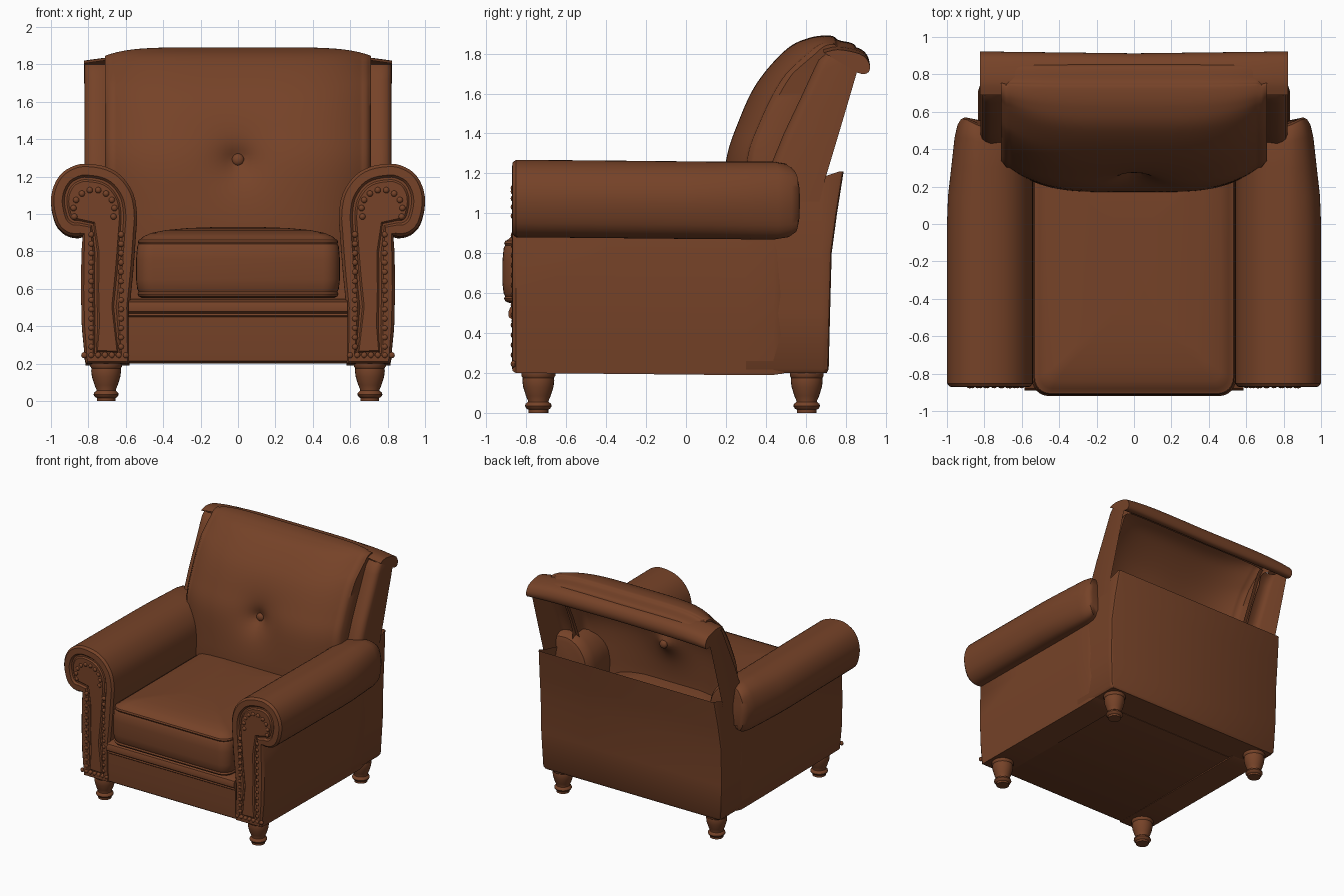
import bpy, bmesh, math
from mathutils import Vector, Matrix

if "Cube" in bpy.data.objects:
    bpy.data.objects.remove(bpy.data.objects["Cube"])

leather = bpy.data.materials.new("brown leather")
leather.diffuse_color = (0.18, 0.055, 0.021, 1)
leather.use_nodes = True
leather.node_tree.nodes["Principled BSDF"].inputs["Base Color"].default_value = leather.diffuse_color


def finish(name, bm, mirror=False, angle=35):
    me = bpy.data.meshes.new(name)
    bmesh.ops.recalc_face_normals(bm, faces=bm.faces)
    for f in bm.faces:
        f.smooth = True
    bm.to_mesh(me)
    bm.free()
    me.set_sharp_from_angle(angle=math.radians(angle))
    me.materials.append(leather)
    ob = bpy.data.objects.new(name, me)
    bpy.context.collection.objects.link(ob)
    if mirror:
        ob.modifiers.new("mirror", 'MIRROR').use_mirror_merge = False
    return ob


def loft(name, rings, cyclic=True, caps=True, mirror=False, angle=35):
    """Skin a list of equal-length point rings."""
    bm = bmesh.new()
    vs = [[bm.verts.new(p) for p in r] for r in rings]
    n = len(rings[0])
    for a, b in zip(vs, vs[1:]):
        for i in range(n if cyclic else n - 1):
            j = (i + 1) % n
            bm.faces.new((a[i], a[j], b[j], b[i]))
    if caps:
        bm.faces.new(vs[0][::-1])
        bm.faces.new(vs[-1])
    return finish(name, bm, mirror, angle)


def smooth(pts, steps=4):
    """Catmull-Rom curve through points of any dimension."""
    pts = [Vector(p) for p in pts]
    ext = [pts[0] * 2 - pts[1]] + pts + [pts[-1] * 2 - pts[-2]]
    out = []
    for p0, p1, p2, p3 in zip(ext, ext[1:], ext[2:], ext[3:]):
        for k in range(steps):
            t = k / steps
            out.append(0.5 * (2 * p1 + (p2 - p0) * t + (2 * p0 - 5 * p1 + 4 * p2 - p3) * t * t
                              + (3 * p1 - p0 - 3 * p2 + p3) * t ** 3))
    return out + [pts[-1]]


def inset(pts, d):
    """Move a counter-clockwise outline inwards."""
    out = []
    for i, p in enumerate(pts):
        a = (p - pts[i - 1]).normalized()
        b = (pts[(i + 1) % len(pts)] - p).normalized()
        t = (a + b).normalized()
        out.append(p + Vector((-t.y, t.x)) * d)
    return out


def clamp(v):
    return max(0.0, min(1.0, v))


# Rolled arms, including the sides down to the base
stem = [Vector(p) for p in ((0.58, 0.2), (0.815, 0.2), (0.835, 0.4), (0.84, 0.6), (0.837, 0.8))]
roll = smooth([(0.83, 0.885), (0.87, 0.88), (0.925, 0.895), (0.975, 0.95), (1.0, 1.06), (0.985, 1.15),
               (0.94, 1.22), (0.87, 1.26), (0.80, 1.268), (0.70, 1.25), (0.62, 1.2), (0.56, 1.11),
               (0.54, 1.0), (0.545, 0.9), (0.56, 0.7), (0.58, 0.5)], 3)
outline = stem + roll
rings = []
for y, d in ((-0.868, 0.095), (-0.858, 0.085), (-0.858, 0.072), (-0.872, 0.06), (-0.87, 0.015), (-0.852, 0),
             (-0.4, 0), (0.0, 0), (0.15, 0), (0.3, 0), (0.42, 0), (0.47, 0.01), (0.5, 0.03), (0.51, 0.06)):
    taper = 0.4 * clamp((y - 0.05) / 0.5) ** 1.5
    ring = []
    for p in inset(outline, d):
        out = max(0, p.x - 0.84)
        push = 0.06 * clamp((p.x - 0.75) / 0.18) * clamp((y - 0.3) / 0.17)
        ring.append((p.x - out * taper, y + push, p.y - 0.01 * clamp(y + 0.8)))
    rings.append(ring)
loft("arm", rings, mirror=True)

# Nail heads on the arm fronts
spots = [(x, 0.29 + 0.05 * i) for x in (0.625, 0.785) for i in range(13)]
spots += [(0.60 + 0.037 * i, 0.245) for i in range(7)]
spots += [(0.77 + 0.11 * math.cos(a), 1.02 + 0.11 * math.sin(a))
          for a in (math.pi * (i / 9 * 1.2 - 0.1) for i in range(10))]
bm = bmesh.new()
for x, z in spots:
    bmesh.ops.create_uvsphere(bm, u_segments=10, v_segments=6, radius=0.017,
                              matrix=Matrix.Translation((x, -0.865, z)) @ Matrix.Diagonal((1, 0.8, 1, 1)))
finish("arm_nail_heads", bm, mirror=True)

# Front rail with its padded trim, and the deck below the seat
rail = [(-0.84, 0.2), (-0.862, 0.215), (-0.868, 0.3), (-0.868, 0.45), (-0.876, 0.457), (-0.872, 0.468),
        (-0.888, 0.48), (-0.89, 0.505), (-0.88, 0.53), (-0.84, 0.545), (0.45, 0.55), (0.45, 0.2)]
loft("front_rail_and_deck", [[(x, y, z) for y, z in rail] for x in (-0.585, 0.585)])

# Underside
loft("underside", [[(x, y, z) for x, y in ((-0.8, -0.84), (0.8, -0.84), (0.8, 0.705), (-0.8, 0.705))]
                   for z in (0.203, 0.225)])

# Rear sides and outer back panel, open at the top
rings = []
for z, x, y, lip in ((0.2, 0.805, 0.705, 0), (0.22, 0.82, 0.715, 0), (0.5, 0.834, 0.722, 0),
                     (0.8, 0.834, 0.73, 0), (1.0, 0.825, 0.757, 0), (1.21, 0.81, 0.79, 0.03)):
    half = [(x, 0.3, z - lip * 4), (x, 0.68, z - lip), (x, y - 0.02, z), (x - 0.006, y - 0.006, z), (x - 0.02, y, z)]
    rings.append(half + [(-a, b, c) for a, b, c in half[::-1]])
loft("outer_back_panel", rings, cyclic=False, caps=False)


# Seat cushion: stacked rounded rectangles with welts and a crowned top
def rounded_rect(x0, x1, y0, y1, r, z):
    pts = []
    for cx, cy, a0 in ((x1 - r, y1 - r, 0), (x0 + r, y1 - r, 90), (x0 + r, y0 + r, 180), (x1 - r, y0 + r, 270)):
        for k in range(7):
            a = math.radians(a0 + 15 * k)
            pts.append((cx + r * math.cos(a), cy + r * math.sin(a), z))
    return pts


layers = [(0.07, 0.55), (0.03, 0.552), (0.014, 0.56), (0.008, 0.572), (0.014, 0.584), (0.006, 0.6), (0, 0.65),
          (0, 0.76), (0.006, 0.825), (0.014, 0.84), (0.009, 0.85), (0.014, 0.862), (0.024, 0.865), (0.04, 0.88),
          (0.08, 0.898), (0.16, 0.914), (0.28, 0.925), (0.42, 0.93)]
loft("seat_cushion", [rounded_rect(-0.545 + d, 0.545 - d, -0.92 + d, 0.45 - d, max(0.09 - d * 0.5, 0.03), z)
                      for d, z in layers])

# Back cushion: a curved shell with a buttoned dimple (profile holds y, z and side sweep)
profile = smooth([(0.17, 0.8, 0.17), (0.17, 1.0, 0.17), (0.19, 1.27, 0.15), (0.25, 1.45, 0.15), (0.35, 1.65, 0.15),
                  (0.5, 1.82, 0.13), (0.62, 1.88, 0.07), (0.725, 1.89, 0.02), (0.765, 1.868, 0),
                  (0.84, 1.848, 0), (0.86, 1.80, 0)], 8)
N = 56
rings = []
for y, z, e in profile:
    row = []
    for i in range(N + 1):
        u = i / N * 2 - 1
        x = 0.71 * math.sin(u * math.pi / 2) * 0.5 + 0.71 * u * 0.5
        s = abs(x) / 0.71
        r = math.hypot(x, z - 1.29)
        dimple = 0.14 * math.exp(-math.hypot(r, 0.02) / 0.1)
        welt = 0.012 * math.exp(-((s - 0.965) / 0.015) ** 2)
        row.append((x, y + e * s ** 4 + dimple - welt, z - 0.045 * s ** 6 * clamp((z - 1.7) / 0.15)))
    w = clamp((1.89 - z) / 0.2)
    for side, at in ((-1, 0), (1, -1)):
        edge = row[at]
        end = (side * 0.70, min(edge[1] + 0.15 * w, 0.86), edge[2] - 0.08 * (1 - w))
        row = [end] + row if side < 0 else row + [end]
    rings.append(row)
loft("back_cushion", rings, cyclic=False, caps=False, angle=50)

# Button
bm = bmesh.new()
bmesh.ops.create_uvsphere(bm, u_segments=20, v_segments=12, radius=0.033,
                          matrix=Matrix.Translation((0, 0.295, 1.29)) @ Matrix.Diagonal((1, 0.7, 1, 1)))
finish("back_button", bm)

# Wings beside the back cushion, open behind
rings = []
for z, f, b in ((0.95, 0.38, 0.64), (1.18, 0.41, 0.70), (1.4, 0.50, 0.766), (1.6, 0.595, 0.825),
                (1.72, 0.65, 0.86), (1.77, 0.675, 0.87), (1.80, 0.71, 0.87)):
    rings.append([(0.67, f + 0.01, z), (0.72, f, z), (0.765, f - 0.01, z), (0.795, f, z), (0.812, f + 0.015, z),
                  (0.82, f + 0.04, z), (0.82, b, z)])
loft("back_wing", rings, cyclic=False, caps=False, mirror=True)

# Rolled top edge behind the cushion
path = smooth([(0.69, 1.835), (0.76, 1.85), (0.85, 1.835), (0.90, 1.81), (0.922, 1.765), (0.915, 1.72),
               (0.89, 1.705), (0.86, 1.715)], 3)
rings = []
for i in range(-8, 9):
    s = abs(i) / 8
    rings.append([(0.823 * i / 8, y - 0.01 * (1 - s), z - 0.03 * s ** 5 * clamp((z - 1.68) / 0.1)) for y, z in path])
loft("back_top_roll", rings, cyclic=False, caps=True)

# Turned legs
turning = [(0.07, 0.21), (0.085, 0.2), (0.085, 0.185), (0.078, 0.175), (0.08, 0.16), (0.076, 0.13), (0.062, 0.085),
           (0.052, 0.062), (0.052, 0.055), (0.064, 0.045), (0.067, 0.034), (0.06, 0.022), (0.05, 0.016), (0.05, 0.0)]
for label, y in (("front_leg", -0.74), ("rear_leg", 0.605)):
    loft(label, [[(0.705 + r * math.cos(a * math.pi / 12), y + r * math.sin(a * math.pi / 12), z)
                  for a in range(24)] for r, z in turning], mirror=True)
